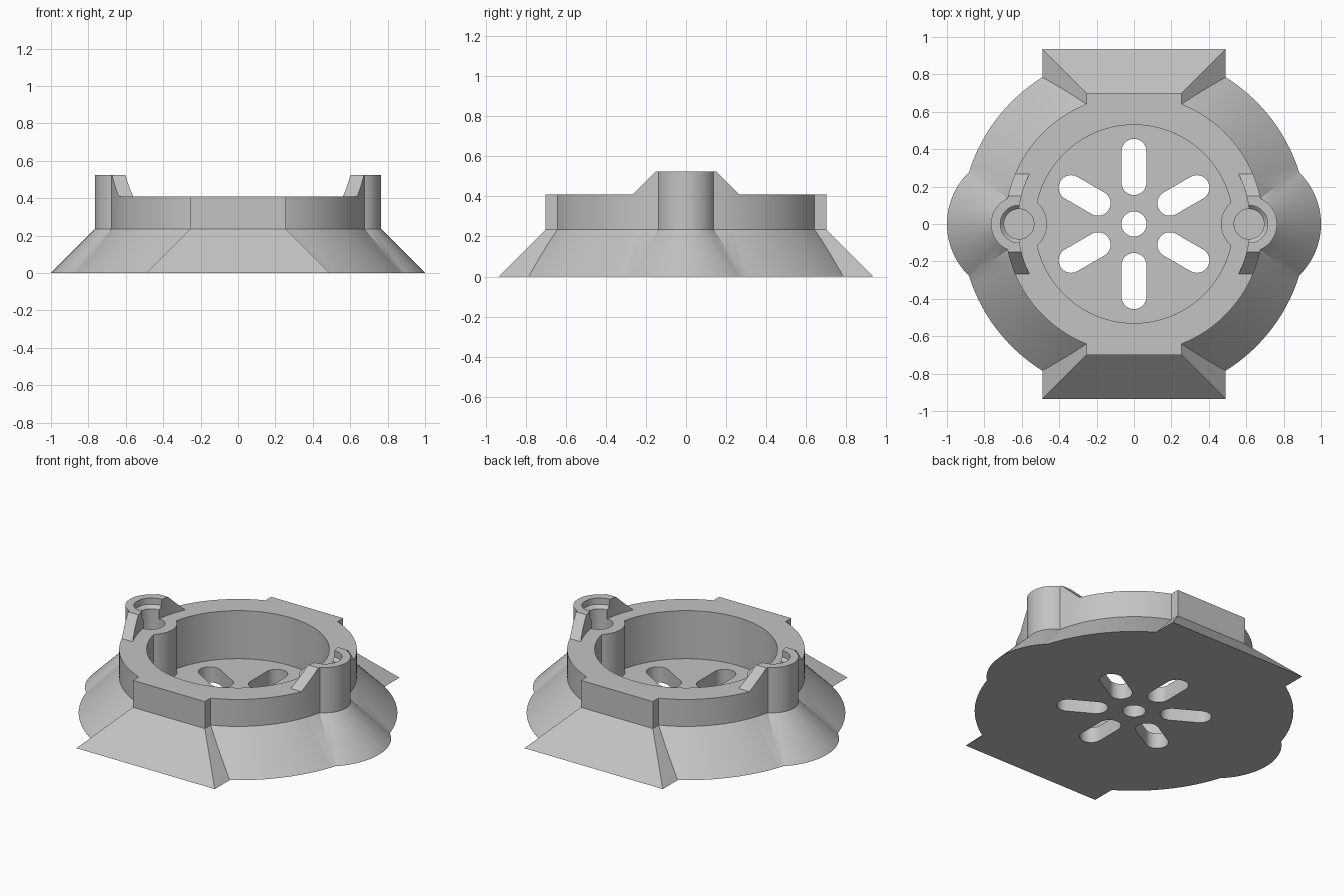
import bpy, bmesh, math

if "Cube" in bpy.data.objects:
    bpy.data.objects.remove(bpy.data.objects["Cube"])

BOSS_X, DECK, TOP, FLARE, FLOOR = 0.615, 0.408, 0.525, 0.235, 0.10

grey = bpy.data.materials.new("light_grey")
grey.diffuse_color = (0.55, 0.55, 0.55, 1)
grey.use_nodes = True
grey.node_tree.nodes["Principled BSDF"].inputs["Base Color"].default_value = grey.diffuse_color


def loft(name, rings):
    """Closed solid through rings of equal point count."""
    bm = bmesh.new()
    vs = [[bm.verts.new(p) for p in r] for r in rings]
    n = len(vs[0])
    for a, b in zip(vs, vs[1:]):
        for i in range(n):
            j = (i + 1) % n
            bm.faces.new((a[i], a[j], b[j], b[i]))
    bm.faces.new(vs[0][::-1])
    bm.faces.new(vs[-1])
    bmesh.ops.recalc_face_normals(bm, faces=bm.faces)
    me = bpy.data.meshes.new(name)
    bm.to_mesh(me)
    bm.free()
    ob = bpy.data.objects.new(name, me)
    bpy.context.collection.objects.link(ob)
    me.materials.append(grey)
    return ob


def lathe(name, profile, x=0, n=128):
    return loft(name, [[(x + r * math.cos(2 * math.pi * i / n),
                         r * math.sin(2 * math.pi * i / n), z)
                        for i in range(n)] for r, z in profile])


def rect(hx, hy, z):
    return [(-hx, -hy, z), (hx, -hy, z), (hx, hy, z), (-hx, hy, z)]


def combine(target, tool, op):
    bpy.context.view_layer.objects.active = target
    m = target.modifiers.new("combine", 'BOOLEAN')
    m.operation, m.solver, m.object = op, 'EXACT', tool
    bpy.ops.object.modifier_apply(modifier=m.name)
    bpy.data.objects.remove(tool, do_unlink=True)


# Flared outline: round body, rectangular pads and two screw bosses
LOW = 0.1
flare = FLARE + LOW
body = lathe("housing", [(0.69 + flare, -LOW), (0.69, FLARE), (0.69, 0.6)])
combine(body, loft("pads", [rect(0.255 + flare, 0.70 + flare, -LOW),
                            rect(0.255, 0.70, FLARE), rect(0.255, 0.70, 0.47)]), 'UNION')
for s in (-1, 1):
    combine(body, lathe("boss", [(0.15 + flare, -LOW), (0.15, FLARE), (0.15, 0.63)],
                        s * BOSS_X, 96), 'UNION')

# Trim flat underside and boss tops
combine(body, loft("under", [rect(2, 2, -0.5), rect(2, 2, 0)]), 'DIFFERENCE')
combine(body, loft("over", [rect(2, 2, TOP), rect(2, 2, 1)]), 'DIFFERENCE')

# Clear the deck, leaving sloped gussets beside the bosses
combine(body, lathe("clear", [(0.62, DECK), (0.62, 0.9)]), 'DIFFERENCE')
slope = [(0.267, DECK), (0.15, TOP), (0.13, TOP + 0.02), (0.13, 0.8), (1.3, 0.8), (1.3, DECK)]
for s in (-1, 1):
    combine(body, loft("gusset_trim", [[(x, s * y, z) for y, z in slope]
                                       for x in (-1.5, 1.5)]), 'DIFFERENCE')

# Central cavity that leaves the bosses standing
cavity = lathe("cavity", [(0.53, FLOOR), (0.53, 0.45)])
for s in (-1, 1):
    combine(cavity, lathe("boss_keep", [(0.15, 0), (0.15, 0.6)], s * BOSS_X, 96), 'DIFFERENCE')
combine(body, cavity, 'DIFFERENCE')

# Blind screw holes with a stepped seat
for s in (-1, 1):
    combine(body, lathe("screw_hole", [(0.08, 0.2), (0.08, 0.465), (0.10, 0.485), (0.10, 0.7)],
                        s * BOSS_X, 48), 'DIFFERENCE')

# Floor openings: one centre hole and six radial slots
combine(body, lathe("centre_hole", [(0.067, -0.1), (0.067, 0.2)], 0, 48), 'DIFFERENCE')
W, R0, R1 = 0.067, 0.222, 0.388
for k in range(6):
    t = math.radians(30 + 60 * k)
    pts = []
    for c, start in ((R1, -90), (R0, 90)):
        for i in range(17):
            a = math.radians(start + 180 * i / 16)
            pts.append((c + W * math.cos(a), W * math.sin(a)))
    ring = [(x * math.cos(t) - y * math.sin(t), x * math.sin(t) + y * math.cos(t)) for x, y in pts]
    combine(body, loft("slot", [[(x, y, z) for x, y in ring] for z in (-0.1, 0.2)]), 'DIFFERENCE')

# Smooth curved walls, keep crisp edges
bpy.ops.object.select_all(action='DESELECT')
body.select_set(True)
bpy.context.view_layer.objects.active = body
bpy.ops.object.shade_smooth_by_angle(angle=math.radians(25))
